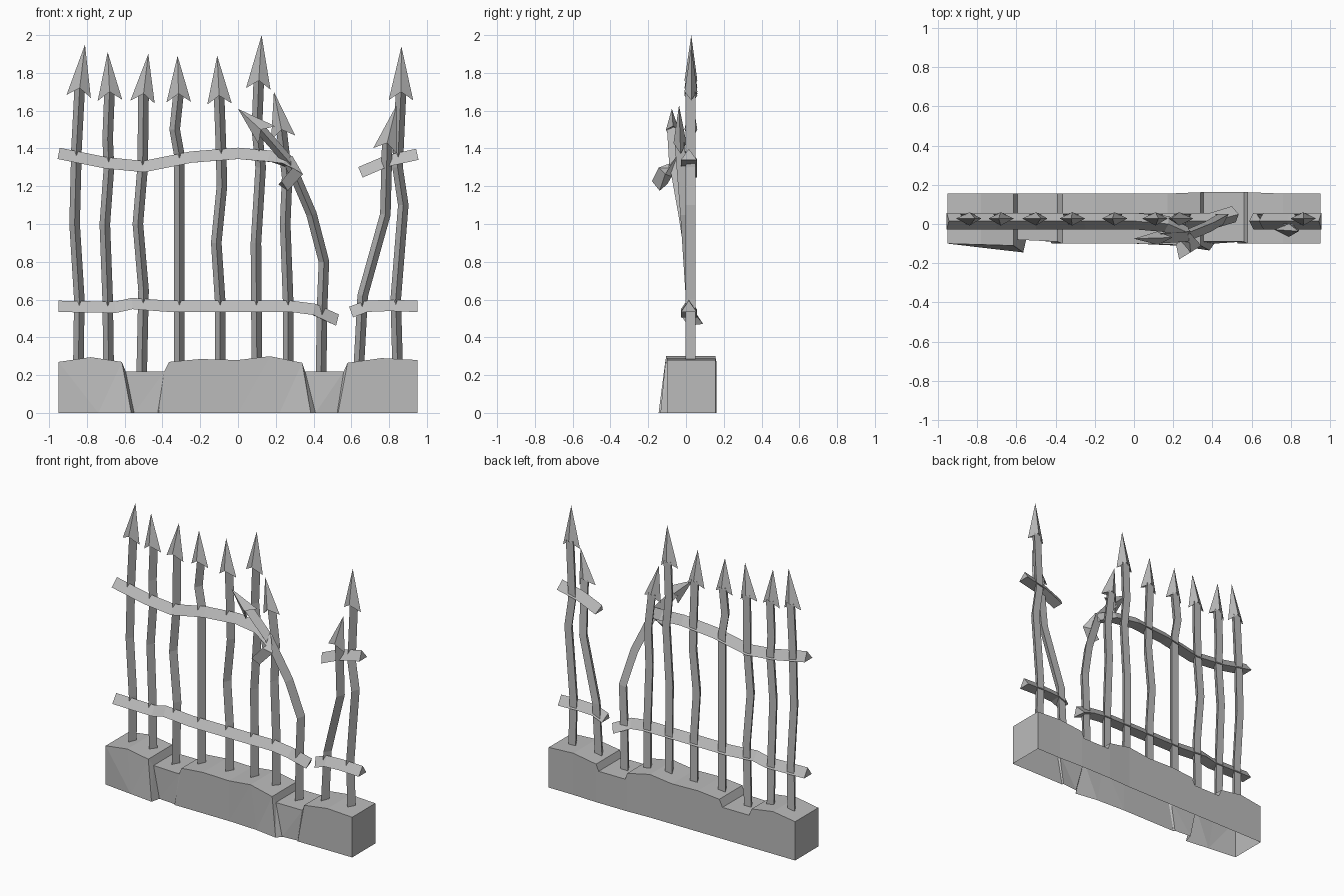
import bpy
import bmesh
from mathutils import Vector

cube = bpy.data.objects.get("Cube")
if cube:
    bpy.data.objects.remove(cube, do_unlink=True)

GREY = (0.5, 0.5, 0.5, 1)
grey = bpy.data.materials.new("weathered grey")
grey.use_nodes = True
grey.diffuse_color = GREY
shader = next(n for n in grey.node_tree.nodes if n.type == "BSDF_PRINCIPLED")
shader.inputs["Base Color"].default_value = GREY

Y_AXIS = Vector((0, 1, 0))
POST_SECTION = [(0, -.03), (.028, .022), (-.028, .022)]
RAIL_SECTION = [(-.034, 0), (.026, .042), (.026, -.042)]


def finish(name, bm):
    """Turn a bmesh into a named, flat shaded grey object."""
    bmesh.ops.recalc_face_normals(bm, faces=bm.faces)
    mesh = bpy.data.meshes.new(name)
    bm.to_mesh(mesh)
    bm.free()
    mesh.materials.append(grey)
    obj = bpy.data.objects.new(name, mesh)
    bpy.context.collection.objects.link(obj)
    return obj


def frame(direction):
    """Two axes across a bar that runs along the direction."""
    u = Y_AXIS.cross(direction).normalized()
    return u, direction.cross(u).normalized()


def to_vectors(points, default_y):
    """Points are (x, z) or (x, z, y)."""
    return [Vector((p[0], p[2] if len(p) > 2 else default_y, p[1])) for p in points]


def sweep(name, path, section):
    """Bent bar with a mitred section at each path point."""
    bm = bmesh.new()
    rings = []
    last = len(path) - 1
    for i, p in enumerate(path):
        before = (p - path[max(i - 1, 0)]).normalized()
        after = (path[min(i + 1, last)] - p).normalized()
        u, v = frame((before + after).normalized())
        rings.append([bm.verts.new(p + u * a + v * b) for a, b in section])
    n = len(section)
    for r, s in zip(rings, rings[1:]):
        for k in range(n):
            m = (k + 1) % n
            bm.faces.new((r[k], r[m], s[m], s[k]))
    bm.faces.new(rings[0])
    bm.faces.new(rings[-1])
    return finish(name, bm)


def spearhead(name, base, tip):
    """Flattened four sided point with two swept barbs and a hollow underside."""
    bm = bmesh.new()
    axis = tip - base
    d = axis.normalized()
    u, v = frame(d)
    apex = bm.verts.new(tip)
    hollow = bm.verts.new(base + d * .02)
    corners = [u * .065 - d * .045, v * .032, -u * .065 - d * .045, -v * .036]
    ring = [bm.verts.new(base + c) for c in corners]
    for k in range(4):
        a, b = ring[k], ring[(k + 1) % 4]
        bm.faces.new((a, b, apex))
        bm.faces.new((b, a, hollow))
    return finish(name, bm)


# Stone footing: top x, top z, front top y, bottom x, front bottom y
STATIONS = [
    (-.95, .27, -.1, -.95, -.1),
    (-.78, .295, -.105, -.74, -.125),
    (-.615, .27, -.11, -.565, -.145),
    (-.595, .22, -.08, -.55, -.08),
    (-.39, .22, -.09, -.425, -.09),
    (-.365, .27, -.1, -.42, -.1),
    (-.2, .285, -.1, -.2, -.1),
    (0, .28, -.1, 0, -.1),
    (.17, .3, -.105, .22, -.11),
    (.34, .265, -.11, .385, -.135),
    (.355, .22, -.09, .41, -.1),
    (.56, .22, -.09, .525, -.09),
    (.58, .265, -.1, .53, -.1),
    (.76, .29, -.1, .76, -.1),
    (.95, .28, -.1, .95, -.1),
]


def footing():
    """Uneven stone wall, open underneath."""
    bm = bmesh.new()
    rows = []
    for x, z, front, foot_x, foot_y in STATIONS:
        back = .155 + (.007 if .3 < x < .7 else 0)
        corners = [(foot_x, foot_y, 0), (x, front, z), (x, back, z), (x, back, 0)]
        rows.append([bm.verts.new(c) for c in corners])
    for r, s in zip(rows, rows[1:]):
        for k in range(3):
            bm.faces.new((r[k], s[k], s[k + 1], r[k + 1]))
    bm.faces.new(rows[0])
    bm.faces.new(rows[-1])
    bmesh.ops.triangulate(bm, faces=bm.faces)
    return finish("stone_footing", bm)


footing()

# Posts, right to left; the last point is the tip of the spearhead
POSTS = [
    [(-.845, .25), (-.84, .6), (-.865, 1), (-.855, 1.4), (-.838, 1.72), (-.81, 1.95)],
    [(-.685, .25), (-.69, .6), (-.705, 1), (-.683, 1.3), (-.69, 1.45), (-.68, 1.7), (-.69, 1.91)],
    [(-.51, .2), (-.5, .65), (-.53, 1), (-.505, 1.3), (-.5, 1.69), (-.475, 1.9)],
    [(-.31, .25), (-.31, 1.36), (-.335, 1.5), (-.315, 1.69), (-.32, 1.89)],
    [(-.095, .25), (-.095, .6), (-.115, .9), (-.085, 1.2), (-.09, 1.4), (-.1, 1.68), (-.11, 1.89)],
    [(.1, .25), (.095, .9), (.12, 1.3), (.1, 1.5), (.11, 1.76), (.125, 2)],
    [(.265, .25), (.265, .6), (.25, 1), (.26, 1.25), (.23, 1.5), (.19, 1.7)],
    [(.44, .2), (.445, .55), (.455, .8), (.39, 1.05, -.01), (.27, 1.33, -.06),
     (.12, 1.5, -.07), (0, 1.61, -.075)],
    [(.64, .25), (.66, .62), (.78, 1.05, 0), (.79, 1.43, -.03), (.84, 1.63, -.037)],
    [(.845, .25), (.835, .6), (.875, 1.1), (.845, 1.3), (.863, 1.7), (.865, 1.94)],
]
for number, points in enumerate(POSTS, 1):
    *path, tip = to_vectors(points, .028)
    sweep(f"post_{number}", path, POST_SECTION)
    spearhead(f"spearhead_{number}", path[-1], tip)

# Broken cross rails
RAILS = {
    "lower_rail_long": [(-.95, .56), (-.65, .555), (-.56, .575), (-.36, .56), (.28, .56),
                        (.4, .545), (.52, .49, .05)],
    "lower_rail_short": [(.6, .53), (.68, .56), (.8, .565), (.95, .56)],
    "upper_rail_long": [(-.95, 1.37), (-.7, 1.32), (-.5, 1.3), (-.25, 1.35), (0, 1.37),
                        (.17, 1.355, 0), (.27, 1.33, -.05), (.31, 1.27, -.11), (.24, 1.2, -.14)],
    "upper_rail_short": [(.65, 1.27), (.79, 1.33), (.95, 1.365)],
}
for name, points in RAILS.items():
    sweep(name, to_vectors(points, .015), RAIL_SECTION)
